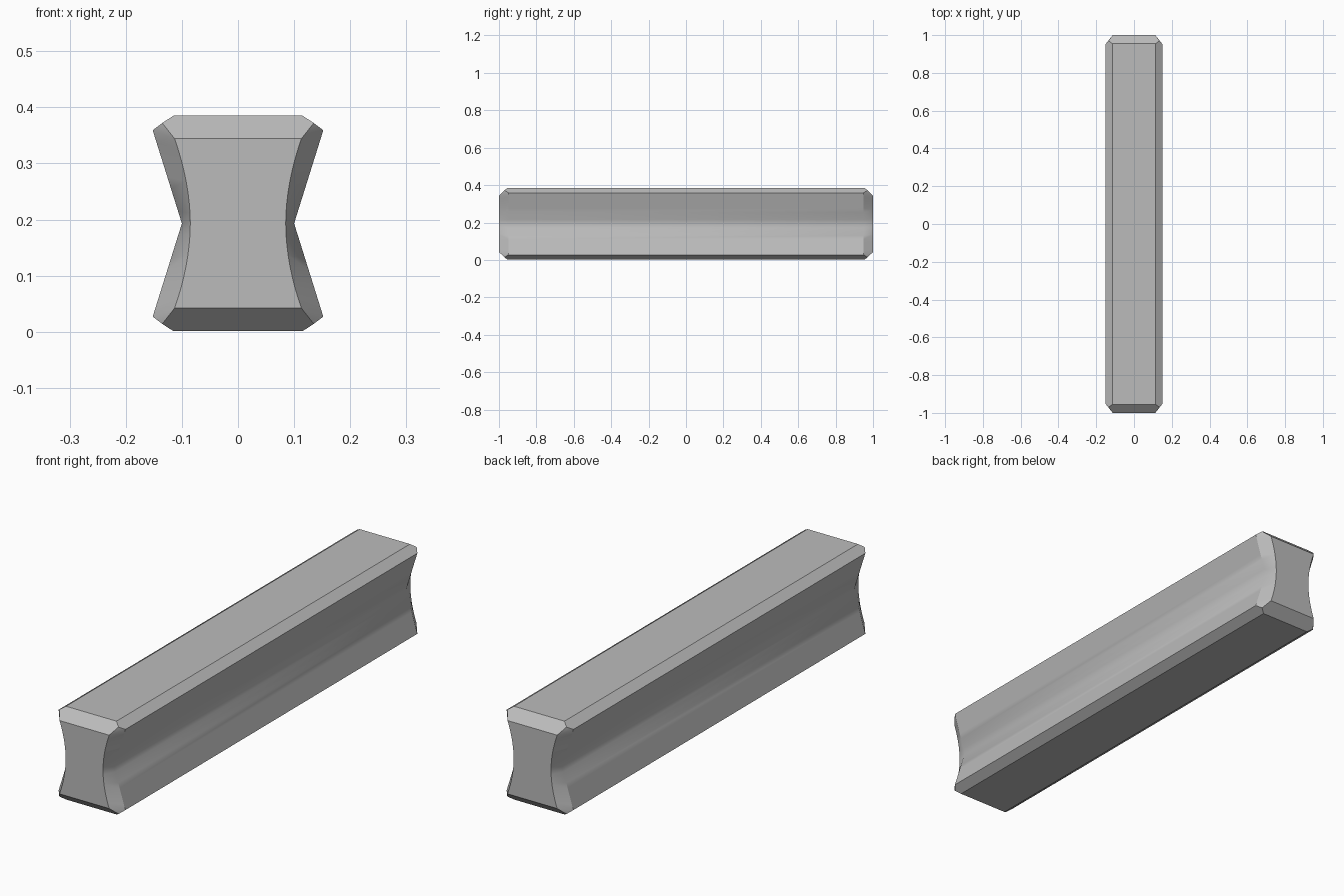
import bpy
import bmesh
from math import radians

cube = bpy.data.objects.get("Cube")
if cube:
    bpy.data.objects.remove(cube, do_unlink=True)

# Main dimensions of the waisted bar
MID = 0.193            # height of the waist
HALF_EDGE = 0.166      # half height of the widest edges
HALF_END = 0.151       # half height of the flat end faces
STEPS = 8              # segments per flank half


def flank(t):
    """Straight flank of the long body: t runs from -1 (bottom) to 1 (top)."""
    return 0.10 + 0.052 * abs(t), MID + HALF_EDGE * t


def end_curve(t):
    """Hollow side outline of the end face."""
    return 0.085 + 0.028 * abs(t) ** 1.9, MID + HALF_END * t


bm = bmesh.new()
cache = {}


def vert(x, y, z):
    key = (round(x, 5), round(y, 5), round(z, 5))
    if key not in cache:
        cache[key] = bm.verts.new(key)
    return cache[key]


def face(*points):
    bm.faces.new([vert(*p) for p in points])


steps = [i / STEPS for i in range(-STEPS, STEPS + 1)]

# Top and bottom faces with their chamfers
for v in (-1, 1):
    def at(x, y, h):
        return (x, y, MID + v * h)

    face(*[at(x, y, 0.192) for x, y in
           ((-0.115, -0.955), (0.115, -0.955), (0.115, 0.955), (-0.115, 0.955))])
    for s in (-1, 1):
        # Long edge chamfer
        face(at(s * 0.115, -0.955, 0.192), at(s * 0.135, -0.97, 0.179),
             at(s * 0.152, -0.95, HALF_EDGE), at(s * 0.152, 0.95, HALF_EDGE),
             at(s * 0.135, 0.97, 0.179), at(s * 0.115, 0.955, 0.192))
        # Short edge chamfer at each end
        face(at(-0.115, s * 0.955, 0.192), at(0.115, s * 0.955, 0.192),
             at(0.135, s * 0.97, 0.179), at(0.113, s, HALF_END),
             at(-0.113, s, HALF_END), at(-0.135, s * 0.97, 0.179))
        # Corner facet where the chamfers meet
        for e in (-1, 1):
            face(at(s * 0.135, e * 0.97, 0.179), at(s * 0.152, e * 0.95, HALF_EDGE),
                 at(s * 0.113, e, HALF_END))

# Hollow flanks and the curved bevels leading to the ends
for s in (-1, 1):
    for a, b in zip(steps, steps[1:]):
        (xa, za), (xb, zb) = flank(a), flank(b)
        (ua, wa), (ub, wb) = end_curve(a), end_curve(b)
        face((s * xa, -0.95, za), (s * xa, 0.95, za),
             (s * xb, 0.95, zb), (s * xb, -0.95, zb))
        for e in (-1, 1):
            face((s * xa, e * 0.95, za), (s * ua, e, wa),
                 (s * ub, e, wb), (s * xb, e * 0.95, zb))

# End faces
for e in (-1, 1):
    for a, b in zip(steps, steps[1:]):
        (ua, wa), (ub, wb) = end_curve(a), end_curve(b)
        face((-ua, e, wa), (ua, e, wa), (ub, e, wb), (-ub, e, wb))

bmesh.ops.recalc_face_normals(bm, faces=bm.faces)
mesh = bpy.data.meshes.new("waisted_bar")
bm.to_mesh(mesh)
bm.free()
bar = bpy.data.objects.new("waisted_bar", mesh)
bpy.context.collection.objects.link(bar)

# Plain grey material
grey = bpy.data.materials.new("plain_grey")
grey.use_nodes = True
colour = (0.5, 0.5, 0.5, 1.0)
grey.diffuse_color = colour
grey.node_tree.nodes["Principled BSDF"].inputs["Base Color"].default_value = colour
mesh.materials.append(grey)

# Smooth bevels, crisp edges
bpy.ops.object.select_all(action="DESELECT")
bar.select_set(True)
bpy.context.view_layer.objects.active = bar
bpy.ops.object.shade_smooth_by_angle(angle=radians(30))
